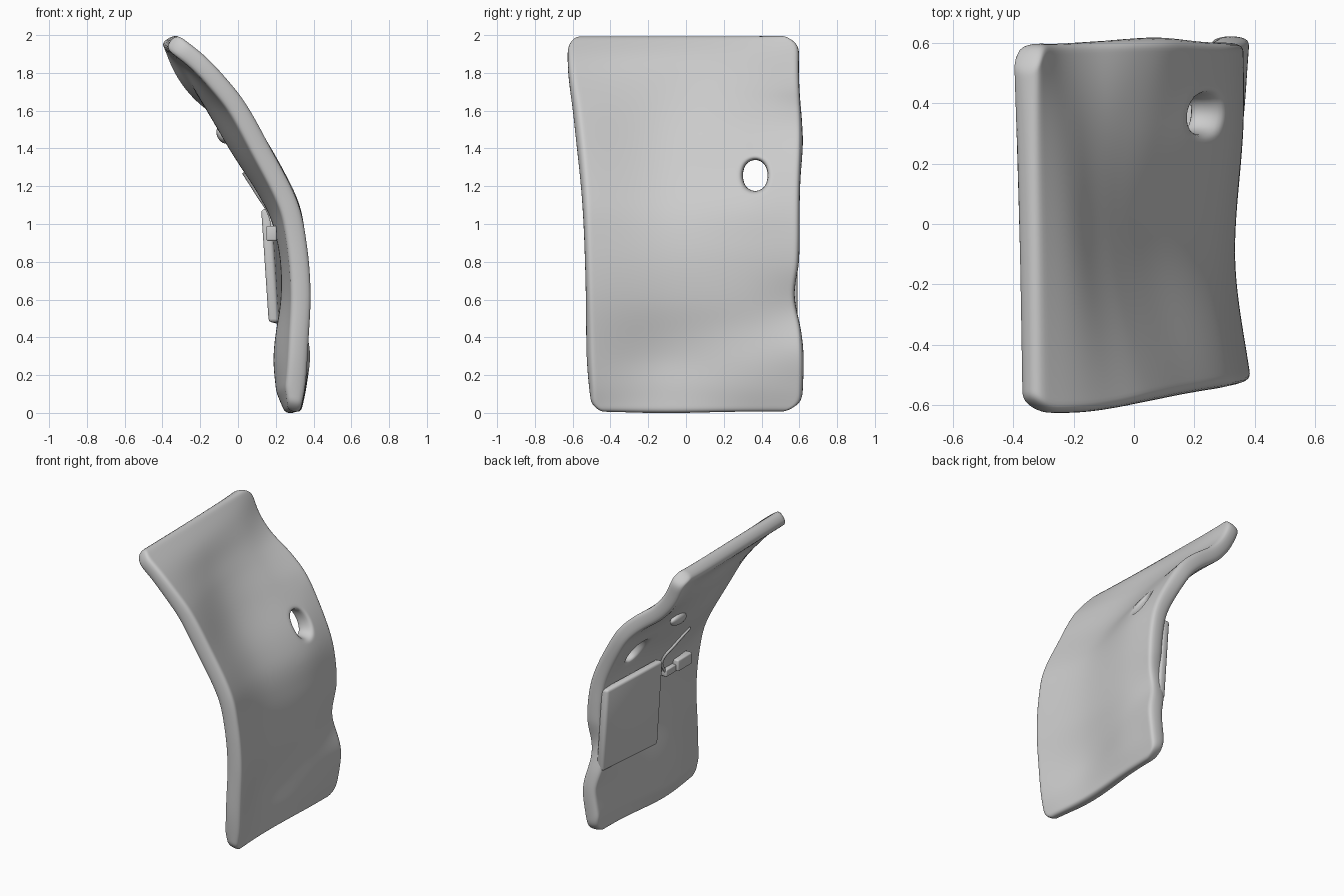
import bpy, bmesh, math
from mathutils import Vector

if "Cube" in bpy.data.objects:
    bpy.data.objects.remove(bpy.data.objects["Cube"])


def spline(pts, t):
    """Smooth curve through (t, value) pairs."""
    n = len(pts)
    t = min(max(t, pts[0][0]), pts[-1][0])
    k = next(i for i in range(n - 1) if t <= pts[i + 1][0] + 1e-9)

    def tan(i):
        a, b = pts[max(i - 1, 0)], pts[min(i + 1, n - 1)]
        return (b[1] - a[1]) / (b[0] - a[0])
    (t0, p0), (t1, p1) = pts[k], pts[k + 1]
    h = t1 - t0
    u = (t - t0) / h
    return ((2*u**3 - 3*u*u + 1) * p0 + (u**3 - 2*u*u + u) * h * tan(k)
            + (3*u*u - 2*u**3) * p1 + (u**3 - u*u) * h * tan(k + 1))


def make(name, bm, bevel=0, subsurf=0):
    me = bpy.data.meshes.new(name)
    bmesh.ops.recalc_face_normals(bm, faces=bm.faces)
    bm.to_mesh(me)
    bm.free()
    ob = bpy.data.objects.new(name, me)
    bpy.context.collection.objects.link(ob)
    for p in me.polygons:
        p.use_smooth = True
    if bevel:
        m = ob.modifiers.new("Bevel", 'BEVEL')
        m.width, m.segments, m.angle_limit = bevel, 3, math.radians(40)
    if subsurf:
        m = ob.modifiers.new("Smooth", 'SUBSURF')
        m.levels = m.render_levels = subsurf
    return ob


# Panel: outer profile near the front edge, dips further back, far edge profile
TOP = 2.01
NEAR = [(0, .33), (.15, .362), (.4, .38), (.65, .388), (.9, .367), (1.12, .32),
        (1.42, .17), (1.65, .04), (1.79, -.075), (1.9, -.185), (TOP, -.33)]
DIP_MID = [(0, .015), (.12, .05), (.3, .08), (.6, .055), (.9, .05), (1.2, .08), (1.5, .11),
           (1.7, .1), (1.9, .03), (TOP, 0)]
DIP_FAR = [(0, 0), (.25, .01), (.5, .035), (.9, .01), (1.25, .01), (1.5, .06),
           (1.7, .11), (1.85, .08), (TOP, 0)]
FAR = [(0, .335), (.15, .365), (.33, .383), (.55, .335), (.79, .363), (1, .345),
       (1.16, .3), (1.4, .18), (1.52, .1), (1.63, -.02), (1.72, -.15), (1.84, -.25), (TOP, -.315)]
LEFT = [(0, -.5), (.3, -.513), (.8, -.528), (1.2, -.543), (1.6, -.582), (1.85, -.622), (TOP, -.63)]
RIGHT = [(0, .615), (.25, .622), (.45, .61), (.62, .58), (.8, .6), (1.2, .605),
         (1.5, .612), (1.8, .605), (TOP, .605)]


def outer_x(y, z):
    n = spline(NEAR, z)
    return spline([(spline(LEFT, z), n), (-.12, n - spline(DIP_MID, z)),
                   (.33, n - spline(DIP_FAR, z)), (.61, spline(FAR, z))], y)


def inset(z, r):
    """How far a rounded corner of radius r pulls the side in."""
    d = max(0, r - min(z, TOP - z))
    return r - math.sqrt(r * r - d * d)


NU, NV, THICK = 30, 52, .107
HY, HZ, HA, HB = .367, 1.257, .066, .083       # hole centre and half sizes
ci, cj, N = 23, round(NV * HZ / TOP), 2        # grid patch used for the hole

bm = bmesh.new()
outer, cells, near_hole = [], [], {}
for j in range(NV + 1):
    for i in range(NU + 1):
        z = TOP * j / NV
        lo, hi = spline(LEFT, z) + inset(z, .05), spline(RIGHT, z) - inset(z, .09)
        y = lo + (hi - lo) * i / NU
        # snap a square patch of the grid to the oval hole
        a, b = (i - ci) / N, (j - cj) / N
        m = max(abs(a), abs(b))
        w = max(0, min(1, (3 - m) / 2))
        if m and w:
            s = m / math.hypot(a, b)
            y += w * (HY + HA * a * s - y)
            z += w * (HZ + HB * b * s - z)
        v = bm.verts.new((outer_x(y, z), y, z))
        near_hole[v] = w
        outer.append(v)
row = NU + 1
for j in range(NV):
    for i in range(NU):
        if not (ci - N <= i < ci + N and cj - N <= j < cj + N):
            k = j * row + i
            cells.append(bm.faces.new([outer[q] for q in (k, k + 1, k + row + 1, k + row)]))
bm.normal_update()
rim = [e for e in bm.edges if len(e.link_faces) == 1]
# inner skin, offset along the normals but straight through at the hole
inner = {}
for v in outer:
    if v.link_faces:
        straight = Vector((1 / max(.5, v.normal.x), 0, 0))
        t = THICK * (.6 + .4 * min(1, v.co.z / .12)) - .01 * max(0, v.co.z - 1.5) / .5
        inner[v] = bm.verts.new(v.co - t * v.normal.lerp(straight, near_hole[v]))
for f in cells:
    bm.faces.new([inner[v] for v in reversed(f.verts)])
for e in rim:
    a, b = e.verts
    bm.faces.new((a, b, inner[b], inner[a]))
bmesh.ops.delete(bm, geom=[v for v in bm.verts if not v.link_faces], context='VERTS')
make("curved_panel", bm, subsurf=2)


def slab(name, corner, bevel):
    """Box whose corners come from corner(a, b, c), each 0 or 1."""
    bm = bmesh.new()
    bmesh.ops.create_cube(bm, size=1)
    for v in bm.verts:
        v.co = Vector(corner(*(q + .5 for q in v.co)))
    return make(name, bm, bevel)


# Pouch on the hollow side, slightly twisted to follow the panel
slab("back_pouch", lambda a, b, c: (.16 - .04 * c + .075 * b + .055 * a,
                                    .08 + .51 * b, .48 - .02 * b + (.6 - .02 * b) * c), .018)

# Clip: body and small plug
slab("clip_body", lambda a, b, c: (.15 + .055 * a, -.29 + .16 * b, .91 + .08 * c), .01)
slab("clip_plug", lambda a, b, c: (.165 + .045 * a, -.13 + .11 * b, .91 + .05 * c), .008)

# Cord running up from the plug
cu = bpy.data.curves.new("cord", 'CURVE')
cu.dimensions, cu.bevel_depth, cu.bevel_resolution = '3D', .009, 3
cu.use_fill_caps = True
path = [(.185, -.03, .94), (.17, .02, 1.04), (.1, -.03, 1.16), (.03, -.09, 1.27)]
sp = cu.splines.new('BEZIER')
sp.bezier_points.add(len(path) - 1)
for bp, p in zip(sp.bezier_points, path):
    bp.co = p
    bp.handle_left_type = bp.handle_right_type = 'AUTO'
bpy.context.collection.objects.link(bpy.data.objects.new("cord", cu))

# Small fold on the hollow side
bm = bmesh.new()
bmesh.ops.create_uvsphere(bm, u_segments=24, v_segments=12, radius=1)
fold = make("fabric_fold", bm)
fold.scale, fold.location = (.03, .09, .045), (-.08, .2, 1.47)
fold.rotation_euler = (.2, -.5, 0)
